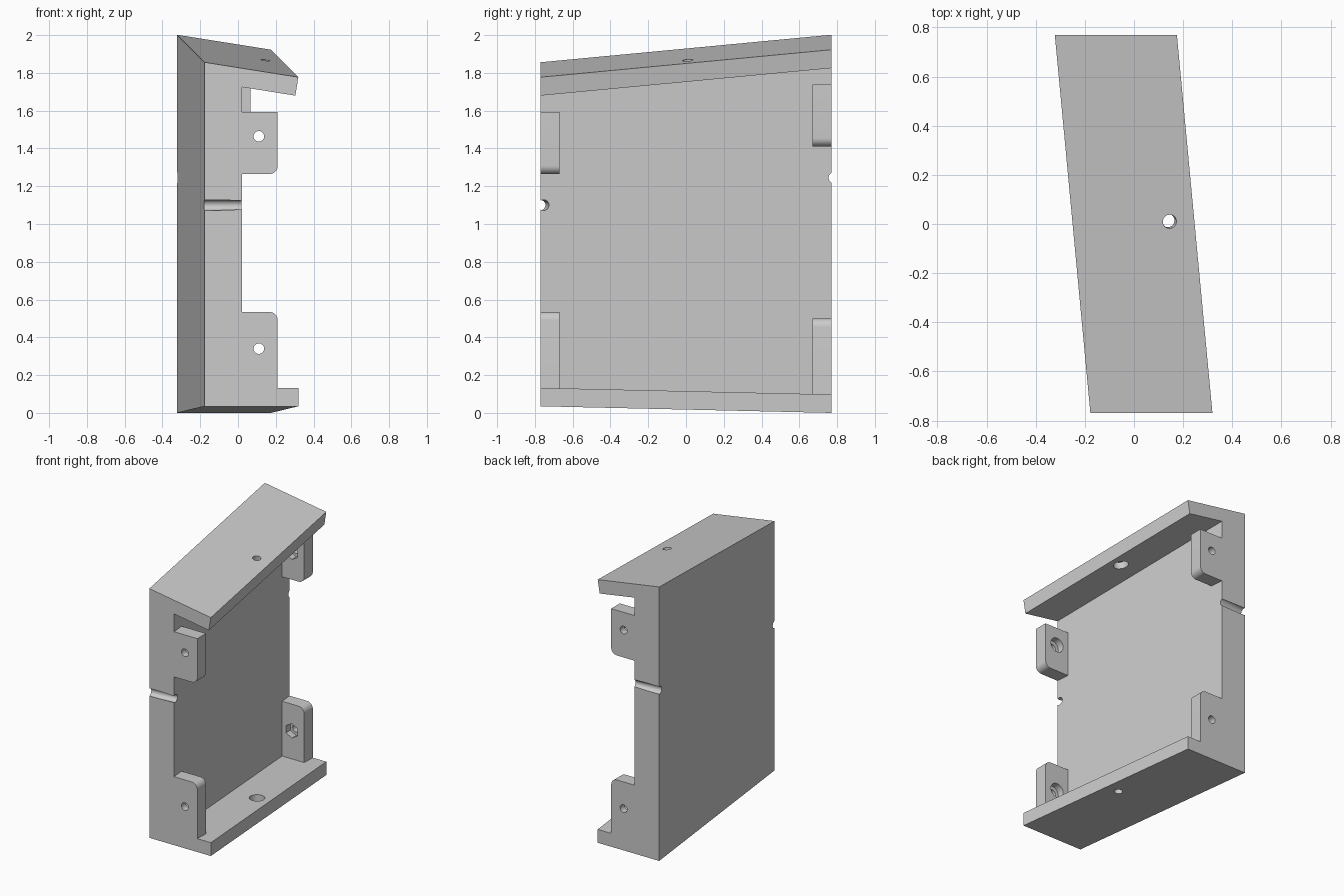
import bpy, bmesh, math
from mathutils import Vector

if "Cube" in bpy.data.objects:
    bpy.data.objects.remove(bpy.data.objects["Cube"])

HALF = 0.77          # half depth along y
SKEW = -0.094        # sideways drift of the wall per unit y
TOP, BOT = 0.0945, -0.0227   # slopes of the top and bottom flanges along y


def make(name, bm):
    bmesh.ops.recalc_face_normals(bm, faces=bm.faces)
    me = bpy.data.meshes.new(name)
    bm.to_mesh(me)
    bm.free()
    ob = bpy.data.objects.new(name, me)
    bpy.context.collection.objects.link(ob)
    return ob


def loft(name, ring_a, ring_b):
    """Solid between two matching rings of 3D points."""
    bm = bmesh.new()
    a = [bm.verts.new(p) for p in ring_a]
    b = [bm.verts.new(p) for p in ring_b]
    bm.faces.new(a)
    bm.faces.new(b[::-1])
    n = len(a)
    for i in range(n):
        j = (i + 1) % n
        bm.faces.new((a[i], b[i], b[j], a[j]))
    return make(name, bm)


def rod(name, start, end, radius, sides=32):
    start, end = Vector(start), Vector(end)
    axis = end - start
    rot = axis.to_track_quat('Z', 'Y').to_matrix().to_4x4()
    rot.translation = (start + end) / 2
    bm = bmesh.new()
    bmesh.ops.create_cone(bm, cap_ends=True, segments=sides, radius1=radius,
                          radius2=radius, depth=axis.length, matrix=rot)
    return make(name, bm)


def combine(body, tool, operation):
    mod = body.modifiers.new(operation, 'BOOLEAN')
    mod.operation = operation
    mod.solver = 'EXACT'
    mod.object = tool
    bpy.context.view_layer.objects.active = body
    bpy.ops.object.modifier_apply(modifier=mod.name)
    bpy.data.objects.remove(tool)


# Skewed C-shaped channel: wall with top and bottom flanges
profile = [(-0.25, 0.0175, BOT), (0.247, 0.0175, BOT), (0.247, 0.115, BOT),
           (-0.05, 0.115, BOT), (-0.05, 1.7975, TOP), (0.231, 1.7525, TOP),
           (0.247, 1.85, TOP), (-0.25, 1.929, TOP)]
rings = [[(x + SKEW * y, y, z + s * y) for x, z, s in profile] for y in (-HALF, HALF)]
body = loft("mounting_channel", *rings)

# Corner tabs with one rounded corner each, and their fastener holes
R = 0.045
cutters = []
for side in (-1, 1):
    y_out, y_in = side * HALF, side * (HALF - 0.10)
    dx = SKEW * y_out
    for slope, z_root, z_free, z_hole in ((TOP, 1.667, 1.337, 1.537),
                                          (BOT, 0.07, 0.5175, 0.3225)):
        dz = slope * y_out
        d = 1 if z_free > z_root else -1
        arc = [(0.138 - R + R * math.cos(t), z_free - d * R + d * R * math.sin(t))
               for t in (math.pi / 2 * k / 8 for k in range(9))]
        pts = [(-0.12, z_root), (0.138, z_root)] + arc + [(-0.12, z_free)]
        # end faces stay flush with the channel ends
        tab = loft("corner_tab",
                   [(x + dx, y_out, z + dz) for x, z in pts],
                   [(x + dx, y_in, z + dz) for x, z in pts])
        combine(body, tab, 'UNION')
        hx, hz = 0.038 + dx, z_hole + dz
        cutters.append(rod("tab_hole", (hx, y_out + side * 0.05, hz),
                           (hx, y_in - side * 0.05, hz), 0.028))
        # hexagonal nut pockets at the back, round ones at the front
        cutters.append(rod("tab_pocket", (hx, side * (HALF - 0.05), hz),
                           (hx, y_in - side * 0.05, hz), 0.053, 6 if side > 0 else 32))

# Flange holes with counterbores on the inner side
for p, n in (((0.145, 0.01, 1.867), (-0.16, 0.0945, -1)),
             ((0.145, 0.01, 0.0175), (0, 0.0227, 1))):
    p, n = Vector(p), Vector(n).normalized()
    cutters.append(rod("flange_hole", p - n * 0.05, p + n * 0.15, 0.028))
    cutters.append(rod("flange_pocket", p + n * 0.05, p + n * 0.15, 0.052))

# Alignment grooves across the wall ends, square to the wall
n = Vector((1, -SKEW, 0)).normalized()
for p in ((-0.178, -0.772, 1.10), (-0.322, 0.764, 1.245)):
    p = Vector(p)
    cutters.append(rod("groove", p - n * 0.06, p + n * 0.27, 0.028))

for c in cutters:
    combine(body, c, 'DIFFERENCE')

# Smooth the round surfaces only
bpy.ops.object.select_all(action='DESELECT')
body.select_set(True)
bpy.context.view_layer.objects.active = body
bpy.ops.object.shade_smooth_by_angle(angle=math.radians(30))
